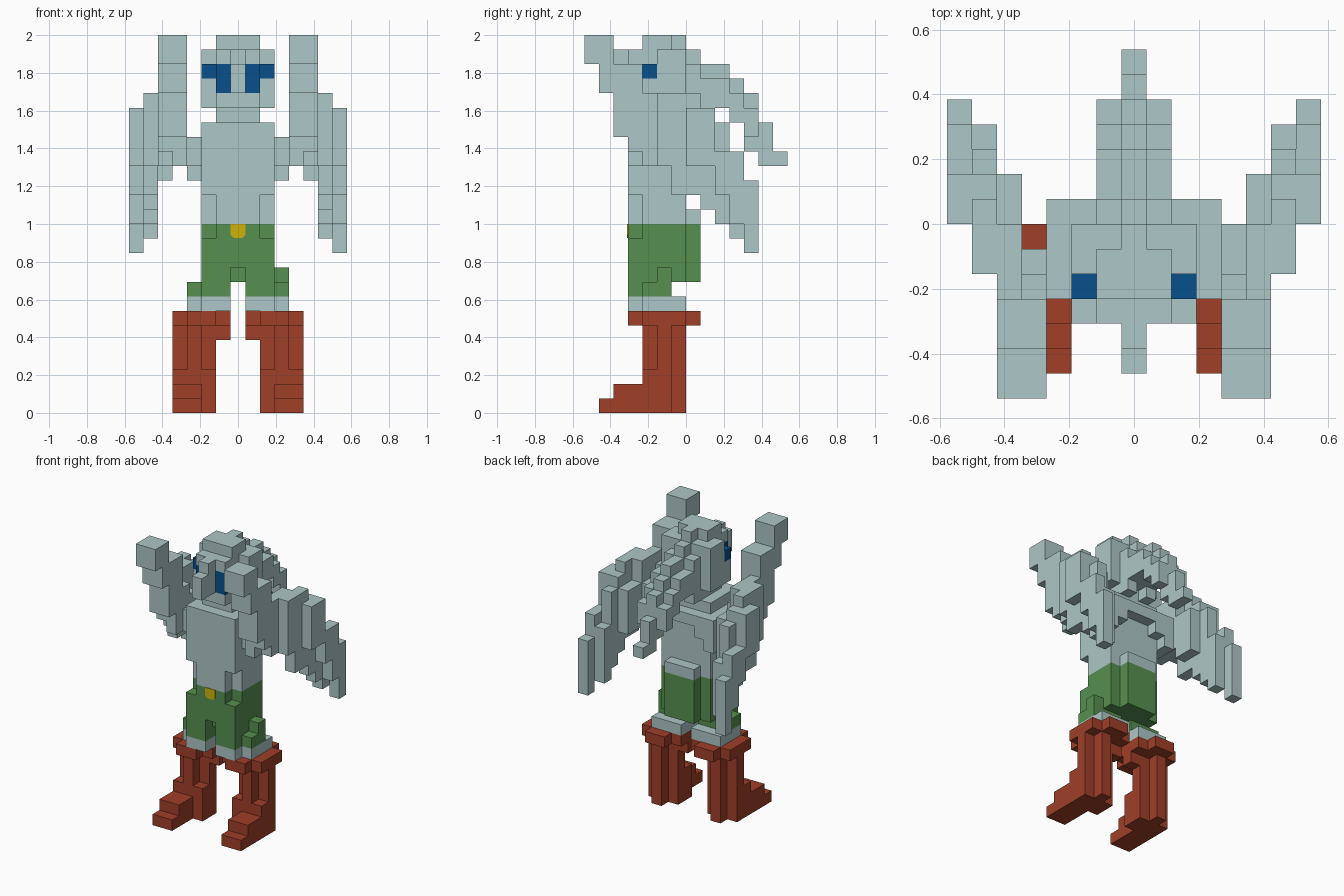
import bpy, bmesh

U = 1 / 13          # edge of one building block

if "Cube" in bpy.data.objects:
    bpy.data.objects.remove(bpy.data.objects["Cube"], do_unlink=True)


def material(name, rgb):
    m = bpy.data.materials.new(name)
    m.use_nodes = True
    m.diffuse_color = (*rgb, 1)
    m.node_tree.nodes["Principled BSDF"].inputs["Base Color"].default_value = (*rgb, 1)
    return m


GREY = material("pale grey skin", (0.42, 0.57, 0.57))
GREEN = material("green cloth", (0.095, 0.28, 0.08))
RED = material("red brown leather", (0.35, 0.05, 0.022))
BLUE = material("blue eye", (0.002, 0.08, 0.26))
GOLD = material("gold buckle", (0.62, 0.45, 0.003))

cells = {}          # block position -> part name
parts = {}          # part name -> material


def part(name, mat, boxes, sides=(-1, 1)):
    """Boxes are (first column, last column, y0, y1, z0, z1), mirrored in x."""
    parts[name] = mat
    for c0, c1, y0, y1, z0, z1 in boxes:
        for s in sides:
            for c in range(c0, c1 + 1):
                for y in range(y0, y1):
                    for z in range(z0, z1):
                        cells[s * c, y, z] = name


# Boots: foot, shaft with a heel ridge, and cross-shaped cuff
boots = [(3, 4, -6, -3, 0, 1), (3, 4, -5, -3, 1, 2),
         (3, 3, -3, 0, 0, 6), (4, 4, -3, -1, 0, 3), (4, 4, -2, -1, 3, 6),
         (2, 2, -3, -1, 0, 3), (2, 2, -2, -1, 3, 6),
         (2, 3, -4, 1, 6, 7), (1, 4, -3, 0, 6, 7), (1, 1, -2, -1, 5, 6)]
for side, label in ((1, "left"), (-1, "right")):
    part(label + "_boot", RED, boots, (side,))
    part(label + "_knee", GREY, [(1, 3, -3, 0, 7, 8), (1, 2, -4, -3, 7, 8)], (side,))

# Shorts with ragged hems
part("shorts", GREEN, [(0, 2, -4, 0, 10, 12), (0, 1, -4, 0, 12, 13), (2, 2, -3, 0, 12, 13),
                       (1, 2, -4, 0, 9, 10), (1, 2, -4, -1, 8, 9), (0, 0, -3, 1, 9, 10),
                       (0, 1, 0, 1, 9, 13), (3, 3, -3, -1, 8, 9)])
part("shorts", GREEN, [(3, 3, -2, -1, 9, 10)], (1,))

# Torso, shoulders and neck
part("torso", GREY, [(0, 1, -4, 0, 13, 15), (2, 2, -3, 0, 13, 15), (0, 2, -4, 0, 15, 20),
                     (0, 1, 0, 1, 13, 14), (0, 1, 0, 1, 18, 19), (2, 2, 0, 1, 17, 19),
                     (0, 1, -3, 0, 20, 21)])

# Head, brow and beak
part("head", GREY, [(0, 1, -4, 0, 21, 25), (2, 2, -3, 0, 21, 24), (2, 2, -2, 0, 24, 25),
                    (0, 1, -3, -1, 25, 26), (0, 0, -1, 0, 25, 26)])
part("beak", GREY, [(0, 0, -5, -4, 22, 25), (0, 0, -6, -5, 22, 24)])
part("eyes", BLUE, [(1, 1, -4, -3, 22, 24), (2, 2, -3, -2, 23, 24)])

# Mane: a central ridge with lower sides
part("mane", GREY, [(0, 0, 0, 1, 21, 25), (0, 0, 1, 3, 21, 24), (0, 0, 3, 4, 20, 23),
                    (0, 0, 4, 5, 18, 22), (0, 0, 5, 6, 17, 20), (0, 0, 6, 7, 17, 18),
                    (1, 1, 0, 1, 20, 24), (1, 1, 1, 3, 21, 23), (1, 1, 3, 4, 20, 22),
                    (1, 1, 4, 5, 19, 21)])

# Raised arms, with stepped feathers sweeping down and back
arms = [(4, 5, -7, -5, 24, 26), (4, 5, -6, -3, 22, 24), (4, 5, -5, -3, 19, 22),
        (5, 5, -4, -2, 18, 22), (4, 4, -4, -2, 17, 21), (4, 4, -2, -1, 17, 20),
        (3, 3, -3, 0, 17, 19), (3, 3, -1, 1, 16, 19)]
wings = [(5, 5, -3, 0, 17, 22), (5, 5, 0, 2, 16, 20),
         (6, 6, -2, -1, 17, 22), (6, 6, -1, 0, 15, 22), (6, 6, 0, 1, 15, 22),
         (6, 6, 1, 2, 14, 21), (6, 6, 2, 3, 13, 20), (6, 6, 3, 4, 12, 17),
         (7, 7, 0, 2, 17, 21), (7, 7, 2, 3, 15, 18), (7, 7, 3, 4, 13, 18),
         (7, 7, 4, 5, 11, 16)]
for side, label in ((1, "left"), (-1, "right")):
    part(label + "_arm", GREY, arms, (side,))
    part(label + "_wing", GREY, wings, (side,))
part("left_arm", GREY, [(4, 4, -1, 0, 17, 20)], (1,))


def finish(name, bm, mat):
    mesh = bpy.data.meshes.new(name)
    bm.to_mesh(mesh)
    bm.free()
    mesh.materials.append(mat)
    bpy.context.collection.objects.link(bpy.data.objects.new(name, mesh))


# Skin each part, leaving out faces hidden against neighbouring blocks
for name, mat in parts.items():
    bm = bmesh.new()
    for pos in [p for p, owner in cells.items() if owner == name]:
        for axis in range(3):
            for sign in (-1, 1):
                near = list(pos)
                near[axis] += sign
                if tuple(near) in cells:
                    continue
                corners = []
                for a, b in ((-1, -1), (1, -1), (1, 1), (-1, 1))[::sign]:
                    d = [0, 0, 0]
                    d[axis], d[(axis + 1) % 3], d[(axis + 2) % 3] = sign, a, b
                    corners.append(bm.verts.new(((pos[0] + d[0] / 2) * U,
                                                 (pos[1] + 0.5 + d[1] / 2) * U,
                                                 (pos[2] + 0.5 + d[2] / 2) * U)))
                bm.faces.new(corners)
    bmesh.ops.remove_doubles(bm, verts=bm.verts, dist=0.001)
    finish(name, bm, mat)

# Belt buckle: thin plate with clipped lower corners
bm = bmesh.new()
outline = [(-0.5, 13), (-0.5, 12.25), (-0.3, 12.05), (0.3, 12.05), (0.5, 12.25), (0.5, 13)]
face = bm.faces.new([bm.verts.new((x * U, -4 * U, z * U)) for x, z in outline])
plate = bmesh.ops.extrude_face_region(bm, geom=[face])["geom"]
bmesh.ops.translate(bm, vec=(0, -0.004, 0),
                    verts=[v for v in plate if isinstance(v, bmesh.types.BMVert)])
bmesh.ops.recalc_face_normals(bm, faces=bm.faces)
finish("belt_buckle", bm, GOLD)
